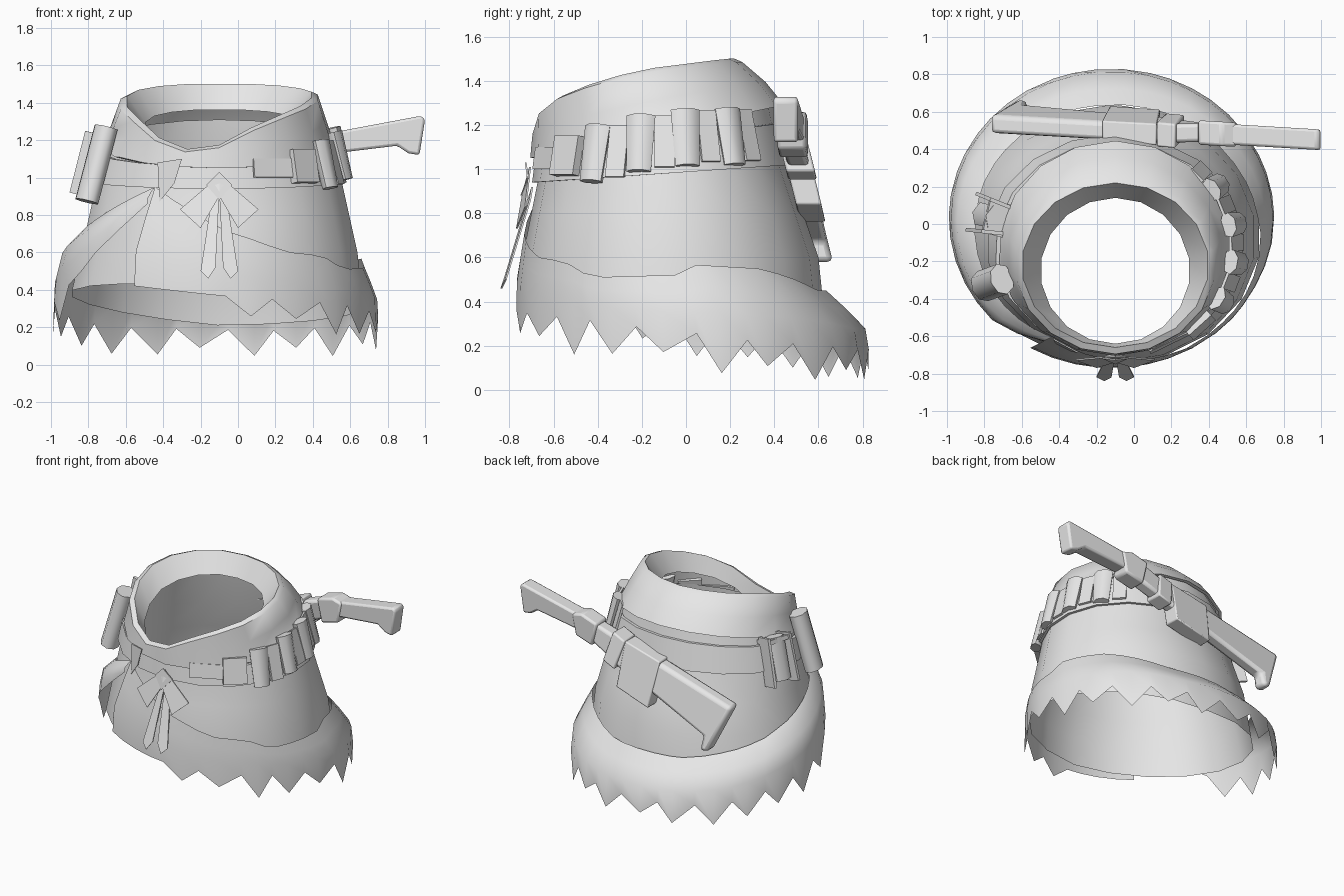
import bpy, bmesh, math, random
from mathutils import Vector, Matrix

if "Cube" in bpy.data.objects:
    bpy.data.objects.remove(bpy.data.objects["Cube"])
random.seed(4)

mat = bpy.data.materials.new("plain_grey")
mat.diffuse_color = (0.8, 0.8, 0.8, 1)
mat.use_nodes = True
mat.node_tree.nodes["Principled BSDF"].inputs["Base Color"].default_value = mat.diffuse_color


def finish(name, bm, angle=40):
    bmesh.ops.recalc_face_normals(bm, faces=bm.faces)
    me = bpy.data.meshes.new(name)
    bm.to_mesh(me)
    bm.free()
    ob = bpy.data.objects.new(name, me)
    bpy.context.collection.objects.link(ob)
    me.materials.append(mat)
    bpy.context.view_layer.objects.active = ob
    ob.select_set(True)
    bpy.ops.object.shade_smooth_by_angle(angle=math.radians(angle))
    ob.select_set(False)
    return ob


def loft(name, rows, closed=True, angle=40):
    bm = bmesh.new()
    vs = [[bm.verts.new(p) for p in r] for r in rows]
    n = len(rows[0])
    for a, b in zip(vs, vs[1:]):
        for i in range(n if closed else n - 1):
            j = (i + 1) % n
            bm.faces.new((a[i], a[j], b[j], b[i]))
    return finish(name, bm, angle)


def lerp_table(table, x):
    if x <= table[0][0]:
        return table[0][1]
    for (a, p), (b, q) in zip(table, table[1:]):
        if x <= b:
            return p + (q - p) * (x - a) / (b - a)
    return table[-1][1]


def ring(t, cx, cy, rx, ry, z):
    """Point on an ellipse; t in degrees, 0 = front, 90 = +x side."""
    a = math.radians(t)
    return Vector((cx + rx * math.sin(a), cy - ry * math.cos(a), z))


# body cross-sections: z, (centre x, centre y, radius x, radius y)
BODY = [(0.2, Vector((-0.11, -0.05, 0.79, 0.69))), (0.4, Vector((-0.11, -0.06, 0.79, 0.69))),
        (0.6, Vector((-0.1, -0.07, 0.75, 0.67))),
        (1.0, Vector((-0.1, -0.1, 0.66, 0.56))), (1.3, Vector((-0.1, -0.12, 0.57, 0.52)))]


def body(t, z, out=0.0):
    cx, cy, rx, ry = lerp_table(BODY, z)
    return ring(t, cx, cy, rx + out, ry + out, z)


def slope(t, lo, hi):
    """Height changing from front to back."""
    return lo + (hi - lo) * (1 - math.cos(math.radians(t))) / 2


ts = [i * 20 for i in range(18)]

# tunic, its hem dipping towards the back
loft("tunic", [[body(t, slope(t, 1.09, 1.31)) for t in ts]]
     + [[body(t, z) for t in ts] for z in (1.0, 0.8, 0.6)]
     + [[body(t, slope(t, 0.41, 0.21) + 0.07 * max(0, -math.sin(math.radians(t)))) for t in ts]])

# collar: outer band, rolled rim, sloping lining, lowest left of centre
RIM = [(-0.68, 1.15), (-0.57, 1.3), (-0.4, 1.37), (-0.15, 1.45), (0.2, 1.5)]


def rim(t, grow, drop):
    p = ring(t, -0.1, -0.22, 0.52 + grow, 0.46 + grow, 0)
    shift = 8 * (1 + math.cos(math.radians(t)))
    p.z = lerp_table(RIM, ring(t + shift, -0.1, -0.22, 0.52, 0.46, 0).y) - drop
    return p


loft("collar", [[body(t, slope(t, 1.05, 1.29), 0.015) for t in ts],
                [ring(t, -0.1, -0.13, 0.62, 0.575, slope(t, 1.05, 1.29)) for t in ts],
                [ring(t, -0.1, -0.17, 0.575, 0.53, (slope(t, 1.05, 1.29) + rim(t, 0, 0).z) / 2) for t in ts],
                [rim(t, 0.015, 0.015) for t in ts], [rim(t, -0.02, 0.0) for t in ts],
                [ring(t, -0.1, -0.25, 0.4, 0.39, rim(t, 0, 0.14).z) for t in ts]], angle=50)

# belt around the waist
loft("belt", [[body(t, slope(t, 0.94, 1.02), 0.005) for t in ts],
              [body(t, slope(t, 0.94, 1.02), 0.025) for t in ts],
              [body(t, slope(t, 1.06, 1.21), 0.025) for t in ts],
              [body(t, slope(t, 1.06, 1.21), 0.005) for t in ts]])

# wrapped skirt with a ragged hem
TOP = [(-30, 0.95), (0, 0.73), (30, 0.6), (45, 0.58), (60, 0.51), (90, 0.52), (92, 0.57), (125, 0.55),
       (160, 0.45), (200, 0.45), (240, 0.55), (270, 0.67), (300, 0.8), (330, 0.95)]
HEM = [(-30, 0.42), (0, 0.37), (30, 0.34), (60, 0.31), (110, 0.22), (160, 0.18), (220, 0.2), (280, 0.34),
       (300, 0.45), (310, 0.56), (330, 0.86)]
BULGE = [(200, 0.45), (250, 0.65), (300, 0.75), (320, 0.5)]
n = 42
cols = []
for i in range(n + 1):
    t = -30 + 360 * i / n
    top, hem = lerp_table(TOP, t), lerp_table(HEM, t)
    low = hem
    if 0 < t < 300 and i % 2:
        low = hem - random.uniform(0.09, 0.18)
    if 0 < t < 300:
        t += random.uniform(-1.5, 1.5)
    a = body(t, top, 0.015)
    flare = min(1, max(0.15, (top - hem) / 0.25))
    b = a.lerp(ring(t, -0.12, 0.03, 0.87, 0.8, 0), flare)
    col = []
    for s, k in ((0, 0), (0.3, lerp_table(BULGE, t)), (0.65, 0.92), (1, 1)):
        p = a.lerp(b, k)
        p.z = top + (hem - top) * s
        col.append(p)
    col[-1].z = max(0.0, low)
    cols.append(col)
loft("ragged_skirt", [[c[k] for c in cols] for k in range(4)], closed=False, angle=60)


def plate(name, pts, push=(0, 0.008, 0)):
    """Flat outline extruded along push."""
    bm = bmesh.new()
    f = bm.faces.new([bm.verts.new(p) for p in pts])
    ext = bmesh.ops.extrude_face_region(bm, geom=[f])
    bmesh.ops.translate(bm, vec=push, verts=[v for v in ext["geom"] if isinstance(v, bmesh.types.BMVert)])
    return finish(name, bm, 30)


# bow and hanging ribbons at the front
for s, name in ((-1, "left"), (1, "right")):
    plate("bow_loop_" + name, [(-0.1, -0.71, 1.01), (-0.1 + s * 0.21, -0.73, 0.83),
                               (-0.1 + s * 0.1, -0.77, 0.73), (-0.1, -0.74, 0.9)])
    plate("ribbon_" + name, [(-0.1, -0.7, 0.92), (-0.1 + s * 0.045, -0.71, 0.86), (-0.1 + s * 0.1, -0.82, 0.5),
                             (-0.1 + s * 0.06, -0.84, 0.46), (-0.1 + s * 0.02, -0.82, 0.52)])
plate("bow_knot", [(-0.17, -0.72, 0.96), (-0.1, -0.73, 1.03), (-0.03, -0.72, 0.96), (-0.1, -0.75, 0.88)])
# crossed lapel end below the collar
plate("lapel_end", [(-0.43, -0.62, 1.08), (-0.3, -0.69, 1.1), (-0.34, -0.68, 0.97), (-0.42, -0.64, 0.87)])


def place(name, bm, t, z, out, lean, scale, angle):
    """Hang a centred mesh against the body at angle t."""
    m = (Matrix.Translation(body(t, z, out)) @ Matrix.Rotation(math.radians(t), 4, 'Z')
         @ Matrix.Rotation(lean, 4, 'X') @ Matrix.Diagonal((*scale, 1)))
    bmesh.ops.transform(bm, matrix=m, verts=bm.verts)
    return finish(name, bm, angle)


def tube(name, t, z, radius, height, sides, out, lean=0.0, squash=1.0, tip=0.85):
    bm = bmesh.new()
    bmesh.ops.create_cone(bm, cap_ends=True, segments=sides, radius1=radius * tip, radius2=radius, depth=height)
    return place(name, bm, t, z, out, lean, (1, squash, 1), 60)


def box(name, t, z, size, out, lean=0.0):
    bm = bmesh.new()
    bmesh.ops.create_cube(bm, size=1)
    return place(name, bm, t, z, out, lean, size, 30)


# cartridges and loops on the right side of the belt
for i, (t, z) in enumerate(((58, 1.07), (80, 1.115), (101, 1.14), (123, 1.145))):
    tube(f"cartridge_{i}", t, z, 0.068, 0.26, 7, 0.03, -0.25, 0.65)
    box(f"belt_loop_{i}", t + 11, z + 0.01, (0.09, 0.015, 0.24), 0.025, -0.27)
box("belt_pouch", 42, 1.06, (0.16, 0.05, 0.18), 0.03, -0.2)
box("belt_tab", 26, 1.05, (0.25, 0.015, 0.1), 0.03, -0.15)

# flasks and holder frame on the left side
tube("front_flask", -70, 1.07, 0.085, 0.41, 8, 0.06, -0.27, 0.75, 1.0)
tube("rear_flask", -104, 1.08, 0.07, 0.3, 6, 0.06, -0.25, 0.8, 1.0)
for k in (-1, 1):
    box(f"holder_side_{k}", -104 + k * 8, 1.07, (0.02, 0.12, 0.34), 0.065, -0.25)
box("holder_cap", -104, 1.2, (0.18, 0.13, 0.03), 0.05, -0.25)


# long weapon slung across the back: outlines in x, z, leaning with the body
def slung(name, outline, depth, bevel=0.025):
    pts = [(x, 0.51 - 0.06 * x - depth / 2 - 0.25 * (z - 1.02 - 0.27 * x) * (x < 0.3), z) for x, z in outline]
    ob = plate(name, pts, (0, depth, 0))
    if bevel:
        b = ob.modifiers.new("round", 'BEVEL')
        b.width, b.segments, b.limit_method = bevel, 2, 'ANGLE'
    return ob


slung("weapon_grip", [(0.5, 1.24), (0.98, 1.33), (1.0, 1.31), (0.97, 1.12), (0.91, 1.13), (0.85, 1.17),
                      (0.52, 1.13), (0.45, 1.12)], 0.11, 0.03)
slung("weapon_guard", [(0.34, 1.22), (0.47, 1.26), (0.55, 1.24), (0.52, 1.09), (0.38, 1.05)], 0.13, 0.015)
slung("weapon_middle", [(0.15, 1.14), (0.36, 1.21), (0.4, 1.08), (0.18, 0.98)], 0.1, 0.02)
slung("weapon_body", [(0.2, 1.16), (-0.77, 0.91), (-0.63, 0.58), (-0.57, 0.58), (-0.58, 0.68), (-0.1, 0.87),
                      (0.24, 0.99)], 0.1)
slung("weapon_sling", [(0.12, 1.15), (-0.17, 1.08), (-0.13, 0.76), (0.14, 0.84)], 0.115, 0.008)
slung("sling_band", [(0.22, 1.19), (0.12, 1.15), (0.17, 0.95), (0.27, 0.99)], 0.13, 0.01)
